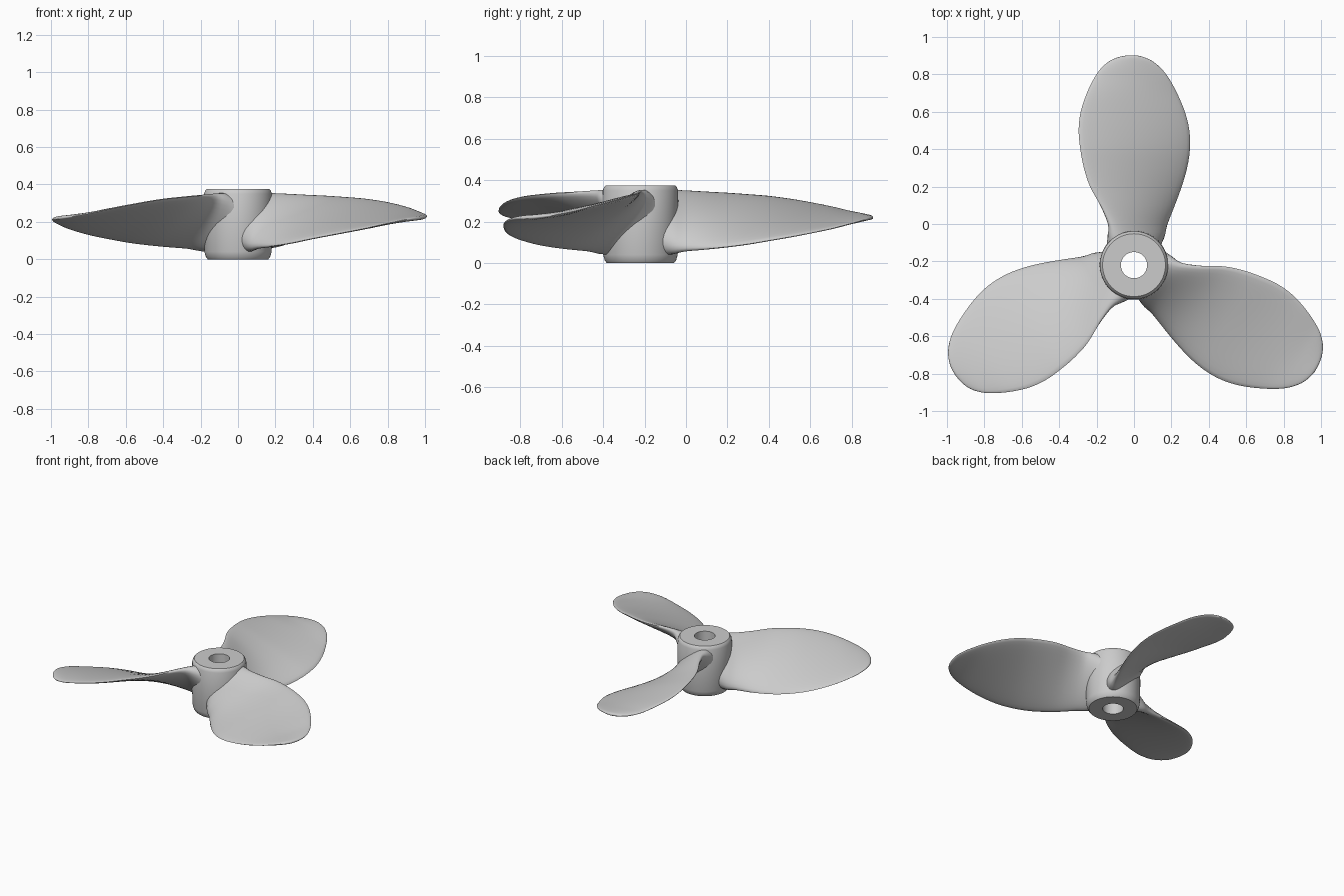
import bpy, bmesh, math
from mathutils import Vector, Matrix

if "Cube" in bpy.data.objects:
    bpy.data.objects.remove(bpy.data.objects["Cube"])

CY = -0.22          # hub axis position in y
HUB_SEG, SEC = 64, 32


def make_object(name, bm, angle):
    bmesh.ops.recalc_face_normals(bm, faces=bm.faces)
    mesh = bpy.data.meshes.new(name)
    bm.to_mesh(mesh)
    bm.free()
    ob = bpy.data.objects.new(name, mesh)
    bpy.context.collection.objects.link(ob)
    bpy.ops.object.select_all(action='DESELECT')
    ob.select_set(True)
    bpy.context.view_layer.objects.active = ob
    bpy.ops.object.shade_smooth_by_angle(angle=math.radians(angle))
    return ob


def bridge(bm, loops, close=False):
    pairs = list(zip(loops, loops[1:]))
    if close:
        pairs.append((loops[-1], loops[0]))
    for a, b in pairs:
        n = len(a)
        for i in range(n):
            bm.faces.new((a[i], a[(i + 1) % n], b[(i + 1) % n], b[i]))


# Hub: revolved ring with an open bore
bm = bmesh.new()
profile = [(0.07, 0), (0.162, 0), (0.172, 0.012), (0.18, 0.04), (0.184, 0.19),
           (0.182, 0.35), (0.175, 0.368), (0.168, 0.375), (0.07, 0.375)]
rings = []
for r, z in profile:
    rings.append([bm.verts.new((r * math.cos(2 * math.pi * i / HUB_SEG),
                                CY + r * math.sin(2 * math.pi * i / HUB_SEG), z))
                  for i in range(HUB_SEG)])
bridge(bm, rings, close=True)
make_object("hub", bm, 35)

# Blade stations: radius, high edge x, low edge x, high z, low z, thickness
stations = [
    (0.11, -0.125, 0.125, 0.345, 0.045, 0.19),
    (0.16, -0.130, 0.155, 0.352, 0.045, 0.145),
    (0.22, -0.135, 0.175, 0.354, 0.053, 0.095),
    (0.32, -0.180, 0.218, 0.350, 0.060, 0.065),
    (0.42, -0.235, 0.255, 0.345, 0.070, 0.055),
    (0.52, -0.268, 0.284, 0.338, 0.083, 0.050),
    (0.62, -0.287, 0.299, 0.330, 0.100, 0.046),
    (0.72, -0.296, 0.296, 0.317, 0.117, 0.042),
    (0.82, -0.285, 0.272, 0.300, 0.136, 0.038),
    (0.92, -0.252, 0.230, 0.280, 0.157, 0.034),
    (1.00, -0.213, 0.186, 0.260, 0.178, 0.030),
    (1.05, -0.178, 0.147, 0.249, 0.191, 0.028),
    (1.09, -0.133, 0.100, 0.239, 0.202, 0.025),
    (1.113, -0.080, 0.050, 0.231, 0.210, 0.020),
    (1.122, -0.030, 0.010, 0.224, 0.214, 0.010),
]


def section(r, xl, xr, zh, zl, t):
    # Rounded lens section, tilted from the high edge to the low edge
    slim = min(t, 0.025) * 0.35
    a, b = Vector((xl, r, zh - slim)), Vector((xr, r, zl + slim))
    mid, half = (a + b) / 2, (b - a) / 2
    normal = Vector((-half.z, 0, half.x)).normalized()
    pts = []
    for i in range(SEC):
        ang = 2 * math.pi * i / SEC
        s = math.sin(ang)
        v = math.copysign(abs(s) ** 0.9, s)
        pts.append(mid + half * math.cos(ang) + normal * v * t / 2)
    return pts


def refine(rows, steps=3):
    # Catmull-Rom interpolation between the stations
    out = []
    for i in range(len(rows) - 1):
        p0, p1 = rows[max(i - 1, 0)], rows[i]
        p2, p3 = rows[i + 1], rows[min(i + 2, len(rows) - 1)]
        for k in range(steps):
            t = k / steps
            out.append([0.5 * (2 * b + (c - a) * t + (2 * a - 5 * b + 4 * c - d) * t * t
                               + (3 * b - a - 3 * c + d) * t ** 3)
                        for a, b, c, d in zip(p0, p1, p2, p3)])
    return out + [list(rows[-1])]


# Three blades around the hub axis
rows = refine(stations)
for n in range(3):
    bm = bmesh.new()
    place = Matrix.Translation((0, CY, 0)) @ Matrix.Rotation(n * 2 * math.pi / 3, 4, 'Z')
    loops = [[bm.verts.new(place @ p) for p in section(*row)] for row in rows]
    bridge(bm, loops)
    bm.faces.new(loops[0])
    bm.faces.new(loops[-1])
    make_object(f"blade_{n + 1}", bm, 60)
